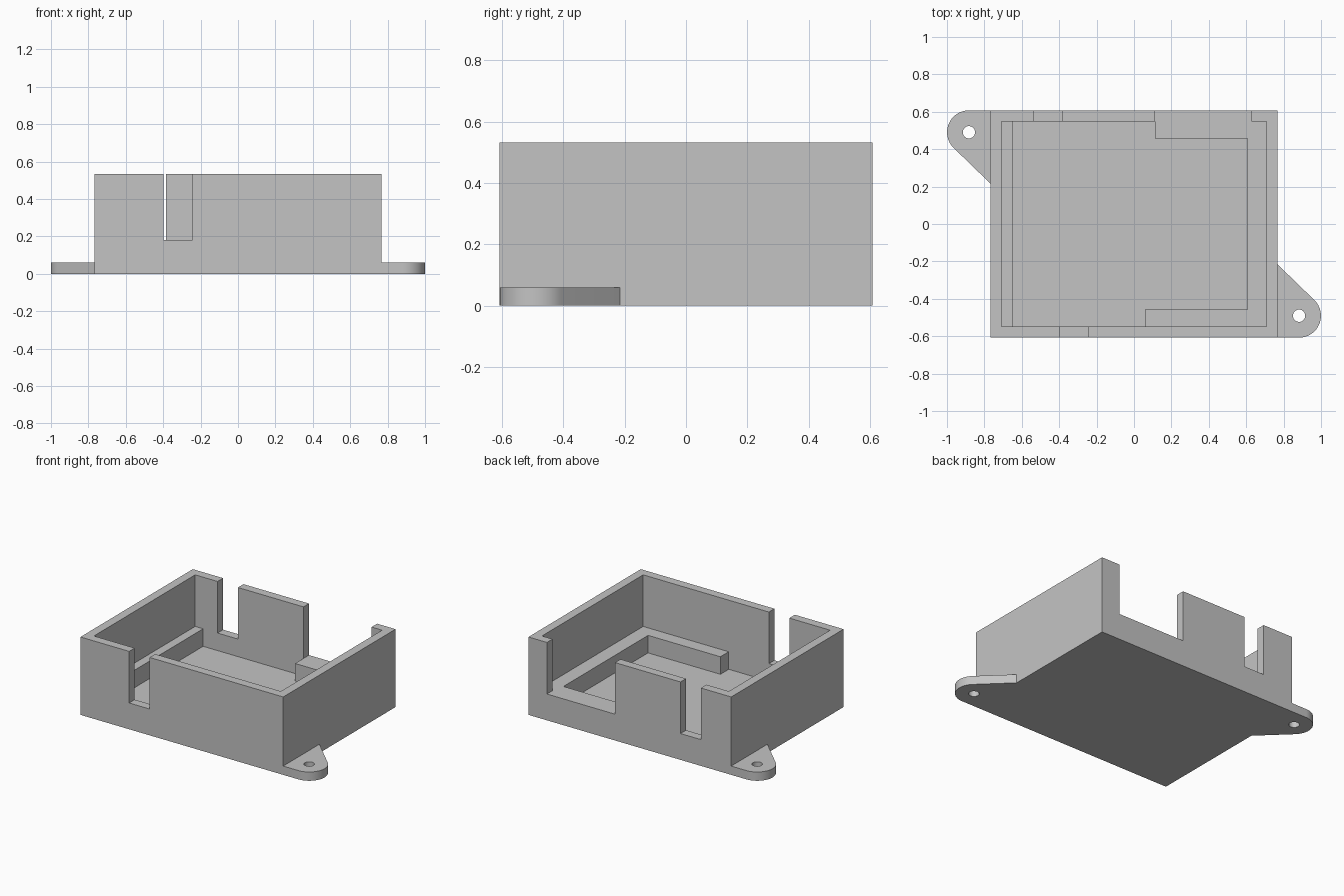
import bpy, bmesh, math

if "Cube" in bpy.data.objects:
    bpy.data.objects.remove(bpy.data.objects["Cube"], do_unlink=True)

# Overall sizes
HX, HY, HEIGHT = 0.7675, 0.6075, 0.533   # half width, half depth, height
WALL, FLOOR, LEDGE = 0.06, 0.06, 0.18
IX, IY = HX - WALL, HY - WALL            # inner half sizes
TOP = HEIGHT + 0.1                       # cutters reach above the rim

grey = bpy.data.materials.new("plain grey")
grey.use_nodes = True
colour = (0.55, 0.55, 0.55, 1)
grey.diffuse_color = colour
grey.node_tree.nodes["Principled BSDF"].inputs["Base Color"].default_value = colour


def prism(name, outline, z0, z1):
    """Extrude a counter-clockwise outline from z0 to z1."""
    bm = bmesh.new()
    low = [bm.verts.new((x, y, z0)) for x, y in outline]
    high = [bm.verts.new((x, y, z1)) for x, y in outline]
    bm.faces.new(low[::-1])
    bm.faces.new(high)
    n = len(outline)
    for i in range(n):
        j = (i + 1) % n
        bm.faces.new((low[i], low[j], high[j], high[i]))
    mesh = bpy.data.meshes.new(name)
    bm.to_mesh(mesh)
    bm.free()
    mesh.materials.append(grey)
    obj = bpy.data.objects.new(name, mesh)
    bpy.context.collection.objects.link(obj)
    return obj


def box(name, x0, x1, y0, y1, z0, z1):
    return prism(name, [(x0, y0), (x1, y0), (x1, y1), (x0, y1)], z0, z1)


def arc(cx, cy, r, start, end, steps):
    angles = [math.radians(start + (end - start) * i / steps) for i in range(steps + 1)]
    return [(cx + r * math.cos(a), cy + r * math.sin(a)) for a in angles]


def combine(target, tool, operation):
    """Apply a boolean and discard the tool."""
    tool.hide_render = True
    mod = target.modifiers.new(operation, 'BOOLEAN')
    mod.operation, mod.solver, mod.object = operation, 'EXACT', tool
    bpy.context.view_layer.objects.active = target
    bpy.ops.object.modifier_apply(modifier=mod.name)
    bpy.data.objects.remove(tool, do_unlink=True)


# Open-topped case
case = box("case", -HX, HX, -HY, HY, 0, HEIGHT)

# Pair of mounting ears at opposite corners
ear_x, ear_y, ear_r = 0.8825, -0.4905, 0.117
outline = arc(ear_x, ear_y, ear_r, -90, 45, 24)
outline += [(HX, -0.216), (HX - 0.03, -0.216), (HX - 0.03, -HY)]
hole = arc(ear_x, ear_y, 0.033, 0, 345, 23)
for side in (1, -1):
    turned = [(x * side, y * side) for x, y in outline]
    combine(case, prism("mounting_ear", turned, 0, 0.06), 'UNION')
    turned = [(x * side, y * side) for x, y in hole]
    combine(case, prism("screw_hole_cutter", turned, -0.1, 0.2), 'DIFFERENCE')

# Deep pocket whose outline leaves the support ledges standing
pocket = [(-0.6475, -IY), (0.06, -IY), (0.06, -0.4575), (0.6075, -0.4575),
          (0.6075, 0.4575), (0.1125, 0.4575), (0.1125, IY), (-0.6475, IY)]
combine(case, prism("pocket_cutter", pocket, FLOOR, TOP), 'DIFFERENCE')
combine(case, box("cavity_cutter", -IX, IX, -IY, IY, LEDGE, TOP), 'DIFFERENCE')

# Cable slots through the front and back walls
slots = [(-0.3985, -0.244, -1), (-0.5385, -0.384, 1), (0.1125, 0.6275, 1)]
for x0, x1, side in slots:
    y0, y1 = sorted((side * (IY - 0.02), side * (HY + 0.1)))
    combine(case, box("slot_cutter", x0, x1, y0, y1, LEDGE, TOP), 'DIFFERENCE')

# Smooth the rounded ears and holes only
bpy.ops.object.select_all(action='DESELECT')
case.select_set(True)
bpy.context.view_layer.objects.active = case
bpy.ops.object.shade_smooth_by_angle(angle=math.radians(30))
